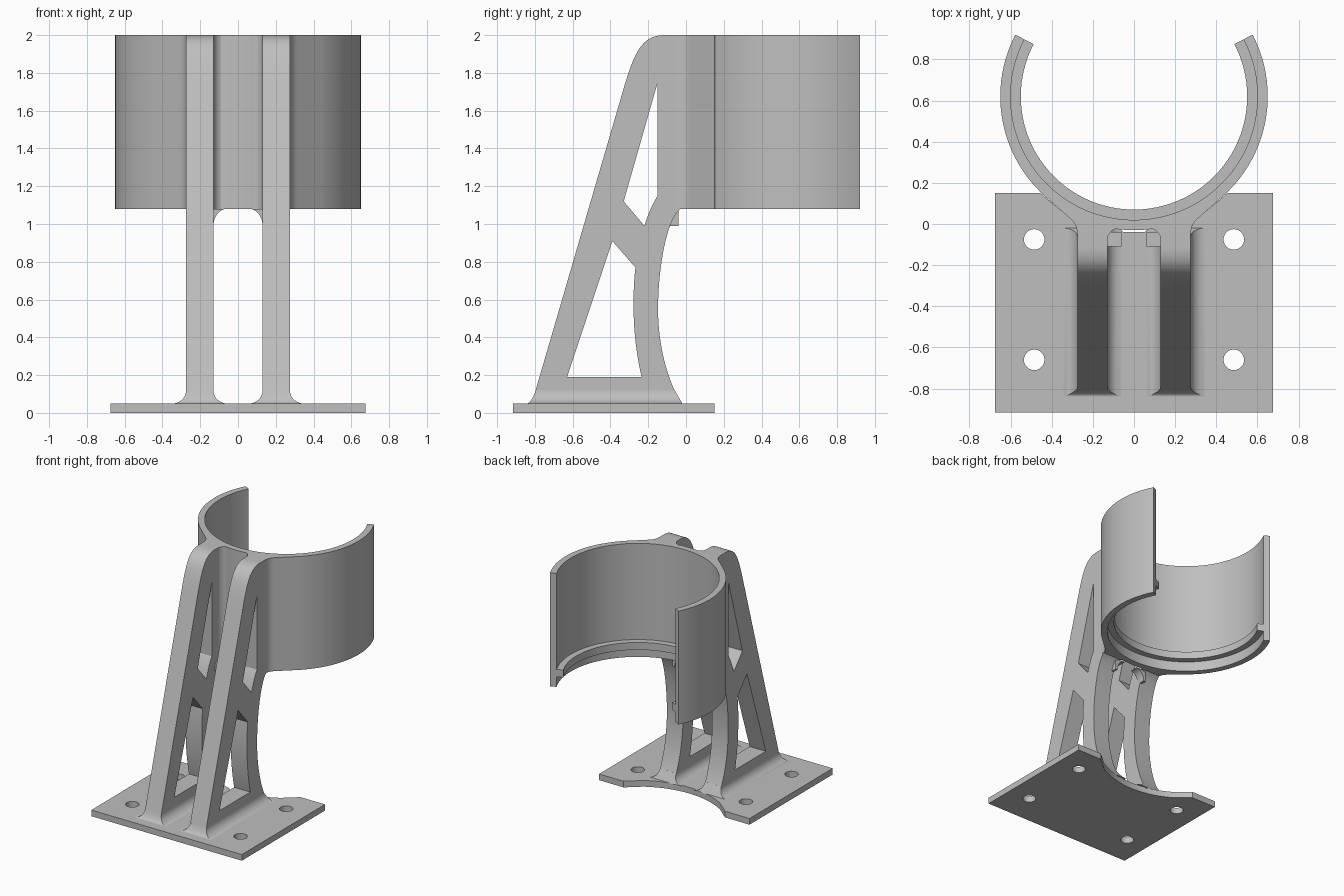
import bpy, bmesh
from math import sin, cos, pi, radians
from mathutils import Matrix, Vector
from mathutils.geometry import interpolate_bezier

cube = bpy.data.objects.get("Cube")
if cube:
    bpy.data.objects.remove(cube)

grey = bpy.data.materials.new("light grey plastic")
grey.use_nodes = True
grey.diffuse_color = (0.52, 0.52, 0.52, 1)
grey.node_tree.nodes["Principled BSDF"].inputs["Base Color"].default_value = (0.52, 0.52, 0.52, 1)

RING_Y = 0.62
TOP = 2.0
RING_BOTTOM = 1.08
PLATE_TOP = 0.05
RIB_IN, RIB_OUT = 0.13, 0.275

# axis maps for extruded outlines
PLAN = Matrix.Identity(4)
SIDE = Matrix(((0, 0, 1, 0), (1, 0, 0, 0), (0, 1, 0, 0), (0, 0, 0, 1)))
FRONT = Matrix(((1, 0, 0, 0), (0, 0, -1, 0), (0, 1, 0, 0), (0, 0, 0, 1)))


def arc(cx, cy, r, start, end, n, ry=None):
    angles = [radians(start + (end - start) * i / n) for i in range(n + 1)]
    return [(cx + r * cos(a), cy + (ry or r) * sin(a)) for a in angles]


def bezier(a, ha, hb, b, n=16):
    return [tuple(p[:2]) for p in interpolate_bezier(*[Vector(p) for p in (a, ha, hb, b)], n)]


def finish(name, bm, mirror):
    bmesh.ops.remove_doubles(bm, verts=bm.verts, dist=1e-5)
    bmesh.ops.recalc_face_normals(bm, faces=bm.faces)
    mesh = bpy.data.meshes.new(name)
    bm.to_mesh(mesh)
    bm.free()
    mesh.materials.clear()
    mesh.materials.append(grey)
    mesh.shade_smooth()
    mesh.set_sharp_from_angle(angle=radians(30))
    obj = bpy.data.objects.new(name, mesh)
    bpy.context.scene.collection.objects.link(obj)
    if mirror:
        obj.modifiers.new("mirror", "MIRROR").use_mirror_merge = False
    return obj


def prism(name, loops, low, high, axes, mirror=False):
    """Extrude an outline (first loop) with holes (other loops)."""
    curve = bpy.data.curves.new(name + "_outline", "CURVE")
    curve.dimensions = "2D"
    curve.fill_mode = "BOTH"
    curve.extrude = (high - low) / 2
    for loop in loops:
        spline = curve.splines.new("POLY")
        spline.points.add(len(loop) - 1)
        for point, (u, v) in zip(spline.points, loop):
            point.co = (u, v, 0, 1)
        spline.use_cyclic_u = True
    helper = bpy.data.objects.new(name + "_outline", curve)
    temp = bpy.data.meshes.new_from_object(helper)
    bm = bmesh.new()
    bm.from_mesh(temp)
    bpy.data.objects.remove(helper)
    bpy.data.curves.remove(curve)
    bpy.data.meshes.remove(temp)
    bm.transform(axes @ Matrix.Translation((0, 0, (low + high) / 2)))
    return finish(name, bm, mirror)


def loft(name, sections, mirror=False):
    """Skin a row of closed sections and cap both ends."""
    bm = bmesh.new()
    rows = [[bm.verts.new(p) for p in s] for s in sections]
    n = len(rows[0])
    for a, b in zip(rows, rows[1:]):
        for i in range(n):
            j = (i + 1) % n
            bm.faces.new((a[i], a[j], b[j], b[i]))
    bm.faces.new(rows[0])
    bm.faces.new(rows[-1])
    return finish(name, bm, mirror)


# base plate with curved back notch and four screw holes
back_arc = arc(0, RING_Y, 0.66, -58.5, -121.5, 32)
plate = [(-0.675, 0.15), (-0.675, -0.915), (0.675, -0.915), (0.675, 0.15), (0.455, 0.15)]
plate += back_arc + [(-0.455, 0.15)]
holes = [arc(x, y, 0.05, 0, 345, 23) for x in (-0.485, 0.485) for y in (-0.075, -0.66)]
prism("base_plate", [plate] + holes, 0, PLATE_TOP, PLAN)

# open clamp ring with an inner ledge near the bottom
profile = [(0.65, RING_BOTTOM), (0.65, TOP), (0.60, TOP), (0.60, 1.22),
           (0.55, 1.22), (0.55, 1.16), (0.60, 1.16), (0.60, RING_BOTTOM)]
steps = 80
ring = []
for i in range(steps + 1):
    a = radians(-207.5 + 235 * i / steps)
    ring.append([(r * cos(a), RING_Y + r * sin(a), z) for r, z in profile])
loft("clamp_ring", ring)

# pair of upright ribs with two windows each
outline = [(-0.818, 0.045)]
outline += bezier((-0.328, 1.725), (-0.27, 1.92), (-0.23, TOP), (-0.11, TOP))
outline += [(0.03, TOP), (0.03, RING_BOTTOM)]
outline += bezier((-0.03, RING_BOTTOM), (-0.105, 1.02), (-0.148, 0.76), (-0.148, 0.55))
outline += bezier((-0.148, 0.55), (-0.148, 0.36), (-0.1, 0.17), (-0.02, 0.045))[1:]
upper = [(-0.15, 1.75), (-0.33, 1.12)]
upper += bezier((-0.22, 0.99), (-0.2, 1.06), (-0.17, 1.12), (-0.15, 1.15), 8)
lower = [(-0.39, 0.91), (-0.63, 0.19)]
lower += bezier((-0.235, 0.19), (-0.275, 0.36), (-0.29, 0.56), (-0.268, 0.77))
prism("rib", [outline, upper, lower], RIB_IN, RIB_OUT, SIDE, mirror=True)

# flared footing where each rib meets the plate
sections = []
for i in range(9):
    a = i / 8 * pi / 2
    d = 0.07 * (1 - sin(a))
    z = PLATE_TOP + 0.07 * (1 - cos(a))
    front = -0.831 + 0.29 * z - 0.35 * d
    back = -0.02 - 0.57 * (z - PLATE_TOP)
    sections.append([(RIB_IN - d, front, z), (RIB_OUT + d, front, z),
                     (RIB_OUT + d, back, z), (RIB_IN - d, back, z)])
loft("rib_footing", sections, mirror=True)

# web joining ribs and ring, blended into both
half = arc(0.07, -0.08, 0.06, 90, 0, 8) + [(0.2, -0.08)]
half += bezier((RIB_OUT, -0.06), (RIB_OUT, -0.01), (0.29, 0.01), (0.32, 0.035), 8)
half += [(0.452, 0.152)] + arc(0, RING_Y, 0.62, -46, -88, 16)
web = half + [(-x, y) for x, y in reversed(half)]
prism("ring_web", [web], RING_BOTTOM, TOP, PLAN)

# rounded arch corners under the web
corner = arc(0.06, 0.99, 0.07, 0, 90, 8, ry=0.09) + [(0.15, RING_BOTTOM), (0.15, 0.99)]
prism("arch_corner", [corner], 0.04, 0.11, FRONT, mirror=True)
